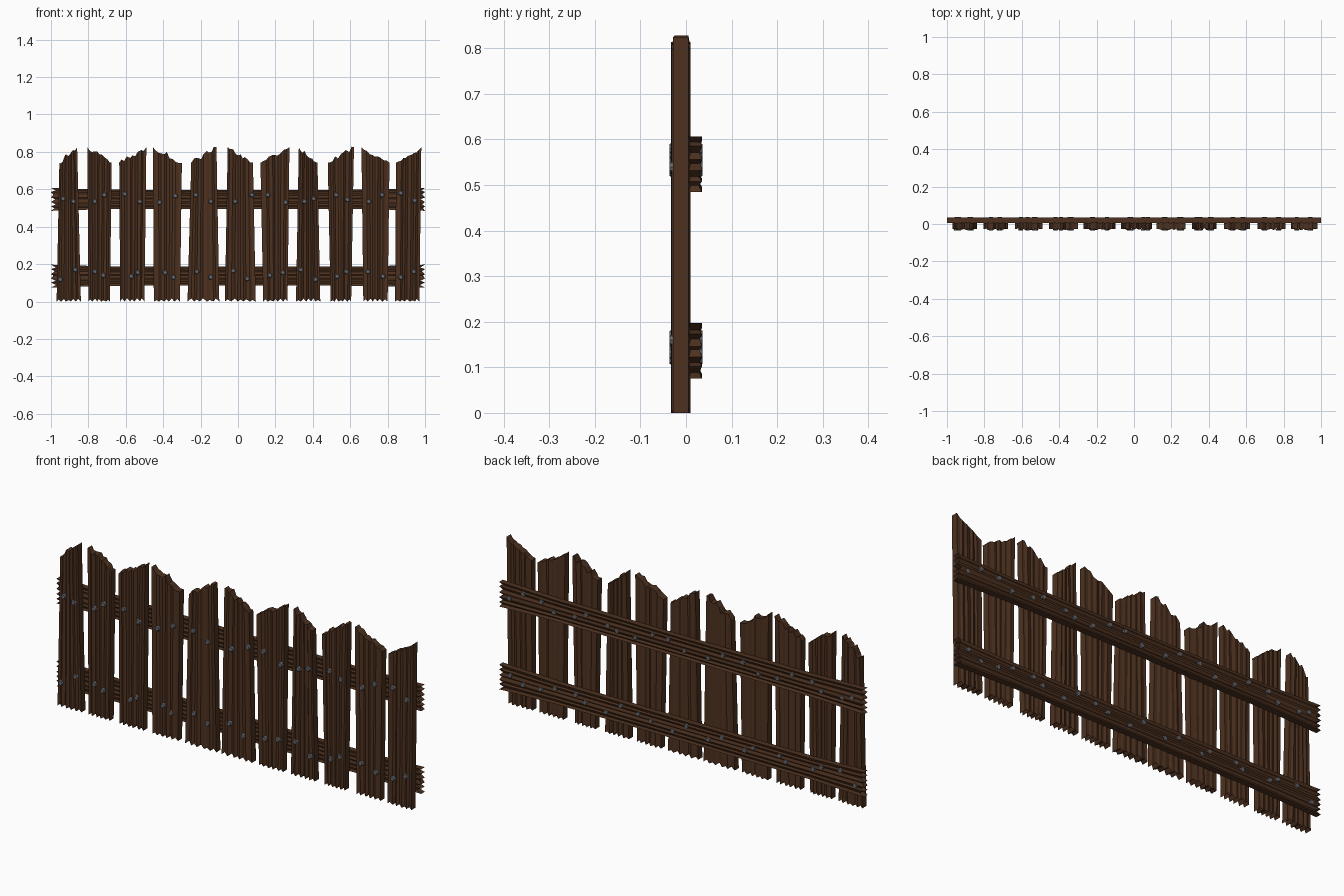
import bpy, bmesh, random
from math import pi
from mathutils import Matrix, Vector

if "Cube" in bpy.data.objects:
    bpy.data.objects.remove(bpy.data.objects["Cube"])

random.seed(7)


def material(name, rgb):
    m = bpy.data.materials.new(name)
    m.diffuse_color = (*rgb, 1)
    m.use_nodes = True
    m.node_tree.nodes["Principled BSDF"].inputs["Base Color"].default_value = m.diffuse_color
    return m


WOOD = material("dark_wood", (0.075, 0.031, 0.014))
IRON = material("nail_iron", (0.13, 0.14, 0.16))


def finish(bm, name, mat):
    bmesh.ops.recalc_face_normals(bm, faces=bm.faces)
    me = bpy.data.meshes.new(name)
    bm.to_mesh(me)
    bm.free()
    me.materials.append(mat)
    bpy.context.collection.objects.link(bpy.data.objects.new(name, me))


def ridged_board(name, stations, front, back):
    """stations: rows of (x, z) points across the board; front/back: depth per point."""
    bm = bmesh.new()
    n = len(front)
    rings = []
    for row in stations:
        f = [bm.verts.new((x, y, z)) for (x, z), y in zip(row, front)]
        b = [bm.verts.new((x, y, z)) for (x, z), y in zip(row, back)]
        rings.append((f, b))
    for (f0, b0), (f1, b1) in zip(rings, rings[1:]):
        for s0, s1 in ((f0, f1), (b0, b1)):
            for i in range(n - 1):
                bm.faces.new((s0[i], s0[i + 1], s1[i + 1], s1[i]))
        for i in (0, n - 1):
            bm.faces.new((f0[i], b0[i], b1[i], f1[i]))
    for f, b in (rings[0], rings[-1]):
        for i in range(n - 1):
            bm.faces.new((f[i], f[i + 1], b[i + 1], b[i]))
    finish(bm, name, WOOD)


def spread(n):
    """Uneven positions 0..1 across a board."""
    return [0] + [(i + random.uniform(-.25, .25)) / (n - 1) for i in range(1, n - 1)] + [1]


# Planks: bottom left, bottom right, top left, top right x
PLANKS = [(-.97, -.84, -.955, -.86), (-.80, -.685, -.805, -.675), (-.63, -.50, -.635, -.49),
          (-.45, -.31, -.455, -.30), (-.27, -.10, -.25, -.115), (-.07, .095, -.055, .08),
          (.135, .265, .12, .275), (.31, .44, .325, .425), (.495, .605, .48, .62),
          (.67, .80, .66, .81), (.84, .97, .845, .98)]
N = 11
for k, (bl, br, tl, tr) in enumerate(PLANKS):
    us = spread(N)
    bottom, top, front, back = [], [], [], []
    for i, u in enumerate(us):
        edge = i in (0, N - 1)
        rise = u if k % 2 == 0 else 1 - u
        jag = 0 if edge else random.uniform(-.014, .014)
        top.append((tl + (tr - tl) * u, .742 + .083 * rise + jag))
        bottom.append((bl + (br - bl) * u, (i % 2) * random.uniform(.006, .018)))
        groove = random.uniform(.006, .011) if i % 2 else random.uniform(0, .003)
        front.append(-.028 if edge else -.033 + groove)
        back.append(.005 if edge else .010 - groove * .6)
    ridged_board(f"plank_{k + 1}", [bottom, top], front, back)

# Rails: ridged boards flaring a little toward their jagged ends
for name, zc in (("lower_rail", .136), ("upper_rail", .546)):
    us = spread(N)
    rows = []
    for x, half in ((-1, .061), (-.7, .052), (0, .050), (.7, .052), (1, .061)):
        rows.append([(x - (x / abs(x) * (i % 2) * random.uniform(.01, .03) if abs(x) == 1 else 0),
                      zc + half * (2 * u - 1)) for i, u in enumerate(us)])
    front = [.006 + (i % 2) * .004 for i in range(N)]
    back = [.035 - (i % 2) * random.uniform(.003, .007) for i in range(N)]
    ridged_board(name, rows, front, back)

# Nails: two per plank on each rail, heads on the front and ends on the back
UPPER = [(-.935, .55), (-.88, .535), (-.765, .535), (-.715, .57), (-.605, .575), (-.525, .535),
         (-.42, .53), (-.335, .565), (-.225, .57), (-.145, .535), (-.015, .535), (.075, .57),
         (.16, .57), (.255, .53), (.355, .535), (.405, .55), (.525, .57), (.585, .545),
         (.70, .535), (.77, .57), (.87, .58), (.945, .54)]
LOWER = [(-.95, .118), (-.87, .17), (-.765, .16), (-.72, .14), (-.57, .135), (-.535, .155),
         (-.39, .155), (-.345, .13), (-.22, .16), (-.145, .13), (-.025, .165), (.05, .122),
         (.17, .14), (.24, .155), (.335, .17), (.415, .118), (.53, .135), (.58, .16),
         (.695, .16), (.775, .135), (.87, .13), (.94, .16)]


def nails(name, y, angle):
    bm = bmesh.new()
    for x, z in UPPER + LOWER:
        bmesh.ops.create_cone(bm, cap_ends=True, segments=8, radius1=.015, radius2=.010, depth=.010,
                              matrix=Matrix.Translation(Vector((x, y, z))) @ Matrix.Rotation(angle, 4, 'X'))
    finish(bm, name, IRON)


nails("front_nails", -.031, pi / 2)
nails("back_nails", .0315, -pi / 2)
